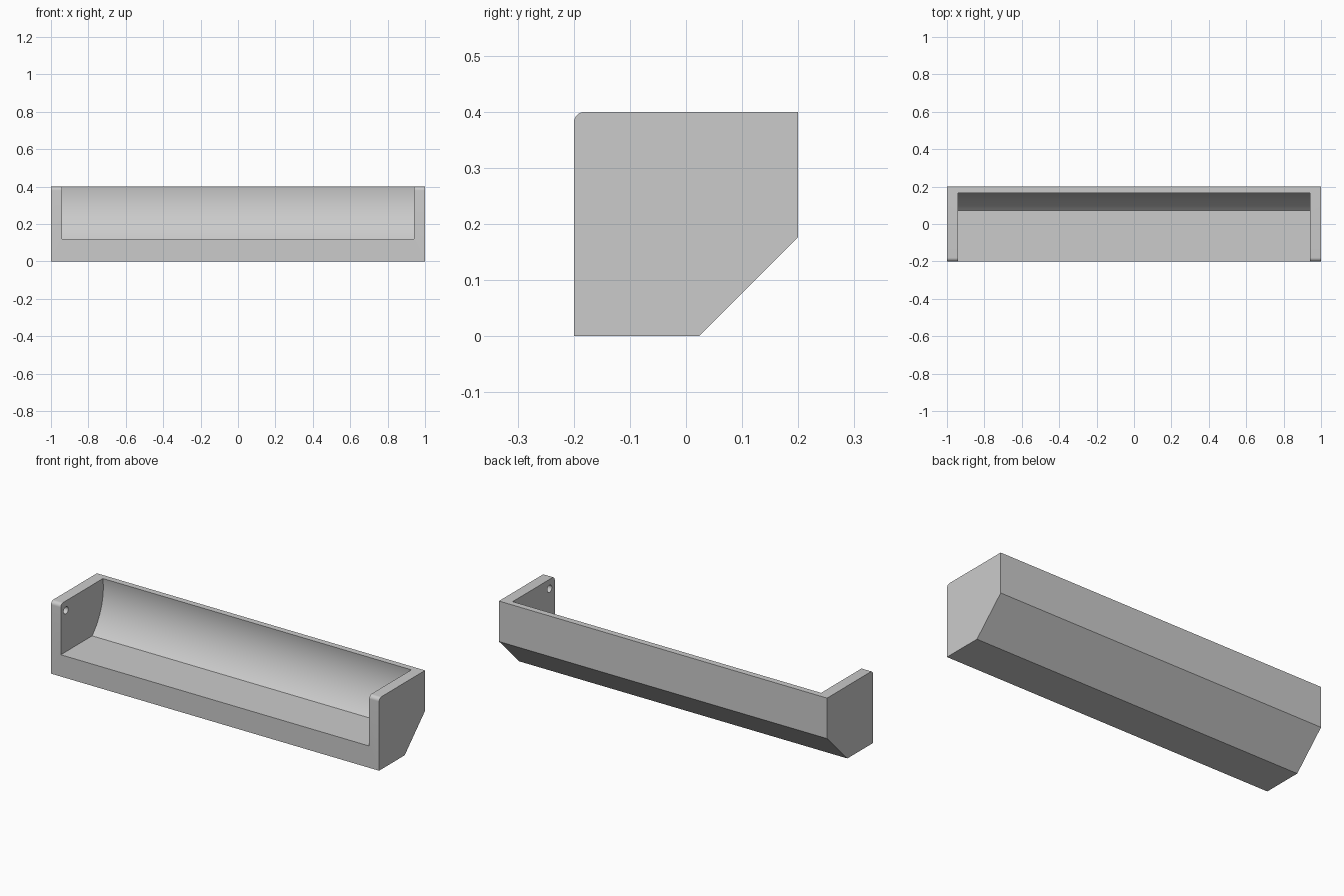
import bpy, bmesh, math

if "Cube" in bpy.data.objects:
    bpy.data.objects.remove(bpy.data.objects["Cube"])

AXIS_Y, AXIS_Z = -0.155, 0.352   # shared centre of the curved back and the pin sockets
CURVE_R = 0.325
FLOOR_Z = 0.12
INNER_X = 0.94

grey = bpy.data.materials.new("plain_grey")
grey.diffuse_color = (0.6, 0.6, 0.6, 1.0)
grey.use_nodes = True
grey.node_tree.nodes["Principled BSDF"].inputs["Base Color"].default_value = grey.diffuse_color


def arc(cy, cz, r, start, end, steps):
    """Points on a circle in the YZ plane, angles in radians."""
    return [(cy + r * math.cos(start + (end - start) * i / steps),
             cz + r * math.sin(start + (end - start) * i / steps))
            for i in range(steps + 1)]


def extrude_profile(name, profile, x0, x1):
    """Closed prism along X from a YZ outline."""
    bm = bmesh.new()
    face = bm.faces.new([bm.verts.new((x0, y, z)) for y, z in profile])
    result = bmesh.ops.extrude_face_region(bm, geom=[face])
    moved = [v for v in result["geom"] if isinstance(v, bmesh.types.BMVert)]
    bmesh.ops.translate(bm, verts=moved, vec=(x1 - x0, 0, 0))
    bmesh.ops.recalc_face_normals(bm, faces=bm.faces)
    mesh = bpy.data.meshes.new(name)
    bm.to_mesh(mesh)
    bm.free()
    obj = bpy.data.objects.new(name, mesh)
    mesh.materials.append(grey)
    bpy.context.collection.objects.link(obj)
    return obj


def cut(target, cutter):
    """Subtract the cutter and remove it."""
    mod = target.modifiers.new("cut", 'BOOLEAN')
    mod.operation = 'DIFFERENCE'
    mod.solver = 'EXACT'
    mod.object = cutter
    bpy.context.view_layer.objects.active = target
    bpy.ops.object.modifier_apply(modifier=mod.name)
    bpy.data.objects.remove(cutter, do_unlink=True)


# Outer body: chamfered lower back, rounded upper front edge
outline = [(-0.2, 0.0), (0.023, 0.0), (0.2, 0.177), (0.2, 0.4)]
outline += arc(-0.18, 0.38, 0.02, math.pi / 2, math.pi, 8)
holder = extrude_profile("roll_holder_body", outline, -1.0, 1.0)

# Open trough with a flat floor and a curved back between the end walls
low = math.asin((FLOOR_Z - AXIS_Z) / CURVE_R)
high = math.asin((0.4 - AXIS_Z) / CURVE_R)
curve = arc(AXIS_Y, AXIS_Z, CURVE_R, low, high, 28)
trough = [(-0.3, FLOOR_Z)] + curve + [(curve[-1][0], 0.5), (-0.3, 0.5)]
cut(holder, extrude_profile("trough_cutter", trough, -INNER_X, INNER_X))

# Blind pin socket in the inner face of each end wall
socket = arc(AXIS_Y, AXIS_Z - 0.004, 0.02, 0, 2 * math.pi, 32)[:-1]
for side in (-1, 1):
    cut(holder, extrude_profile("socket_cutter", socket, side * 0.92, side * 0.97))

# Smooth the curves, keep the corners crisp
bpy.ops.object.select_all(action='DESELECT')
holder.select_set(True)
bpy.context.view_layer.objects.active = holder
bpy.ops.object.shade_smooth_by_angle(angle=math.radians(30))
